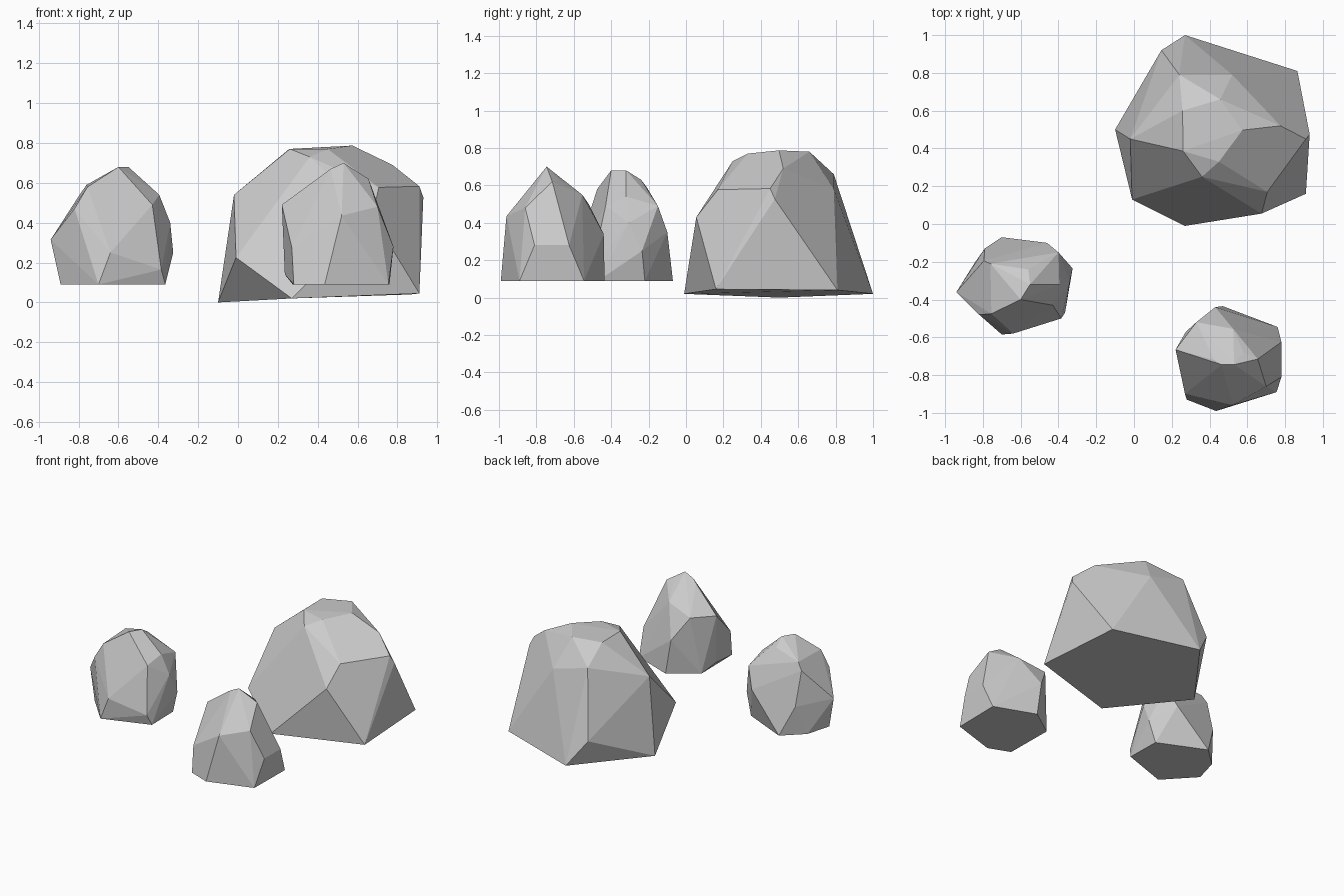
import bpy, bmesh, math
from mathutils import Vector


def rock(name, *rings):
    """Faceted boulder: convex shell around a few rings of corner points."""
    bm = bmesh.new()
    for ring in rings:
        for p in ring:
            bm.verts.new(Vector(p))
    res = bmesh.ops.convex_hull(bm, input=bm.verts[:])
    loose = [v for v in bm.verts if not v.link_faces]
    bmesh.ops.delete(bm, geom=loose, context='VERTS')
    # merge nearly coplanar triangles into broad facets
    bmesh.ops.dissolve_limit(bm, angle_limit=math.radians(4),
                             verts=bm.verts[:], edges=bm.edges[:])
    bmesh.ops.recalc_face_normals(bm, faces=bm.faces[:])
    me = bpy.data.meshes.new(name)
    bm.to_mesh(me)
    bm.free()
    ob = bpy.data.objects.new(name, me)
    bpy.context.collection.objects.link(ob)
    return ob


# Large boulder: base, waist, shoulder, crown
rock("large_rock",
     [(.27, -.01, .02), (-.1, .5, 0), (.27, 1, .02), (.865, .81, .04), (.91, .16, .045)],
     [(-.01, .13, .225), (.36, .06, .27), (.675, .055, .43), (.89, .6, .28), (.145, .92, .2)],
     [(-.02, .45, .54), (.91, .45, .583), (.93, .475, .527), (.706, .17, .577),
      (.52, .79, .58), (.24, .79, .66), (.775, .52, .69)],
     [(.22, .624, .70), (.257, .6, .77), (.26, .386, .77), (.45, .33, .77),
      (.36, .25, .73), (.574, .497, .787), (.457, .66, .78)])

# Left rock
rock("left_rock",
     [(-.70, -.585, .09), (-.89, -.38, .09), (-.84, -.2, .09), (-.70, -.07, .09),
      (-.37, -.22, .09), (-.365, -.47, .09)],
     [(-.94, -.36, .315), (-.64, -.58, .25), (-.385, -.5, .165), (-.325, -.235, .25),
      (-.46, -.10, .35), (-.79, -.13, .3)],
     [(-.82, -.48, .47), (-.34, -.305, .4), (-.4, -.15, .49), (-.395, -.32, .54),
      (-.43, -.43, .49), (-.795, -.195, .54)],
     [(-.76, -.21, .59), (-.755, -.475, .58), (-.56, -.24, .63),
      (-.6, -.4, .68), (-.55, -.32, .68)])

# Front rock
rock("front_rock",
     [(.435, -.99, .09), (.28, -.93, .09), (.275, -.57, .09), (.47, -.435, .09),
      (.76, -.545, .09), (.755, -.89, .09)],
     [(.235, -.68, .14), (.27, -.9, .275), (.78, -.81, .28), (.78, -.625, .28),
      (.43, -.44, .34)],
     [(.22, -.665, .49), (.52, -.96, .435), (.70, -.86, .48), (.33, -.52, .5),
      (.395, -.57, .55), (.525, -.555, .55)],
     [(.425, -.72, .64), (.465, -.745, .67), (.53, -.745, .70), (.58, -.68, .63),
      (.655, -.715, .62)])
